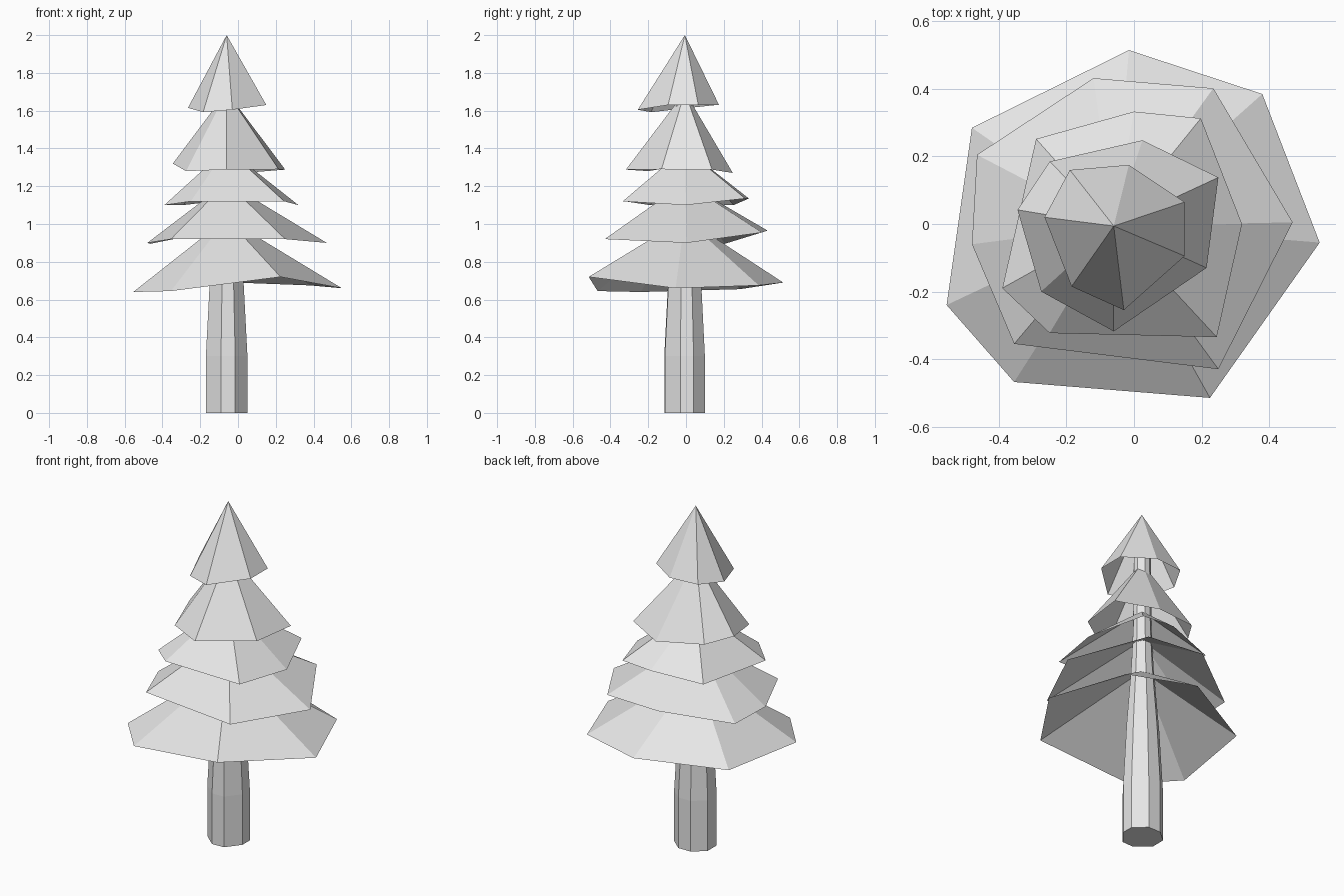
import bpy

grey = bpy.data.materials.new("pale_grey")
grey.diffuse_color = (0.8, 0.8, 0.8, 1)

CX, CY = -0.06, -0.006   # trunk axis


def add_mesh(name, verts, faces):
    mesh = bpy.data.meshes.new(name)
    mesh.from_pydata(verts, [], faces)
    mesh.materials.append(grey)
    obj = bpy.data.objects.new(name, mesh)
    bpy.context.collection.objects.link(obj)
    return obj


def branch_tier(name, rim, apex_z):
    """Open, uneven seven-sided cone hanging from the trunk axis."""
    n = len(rim)
    verts = rim + [(CX, CY, apex_z)]
    # rim runs clockwise seen from above, so wind faces outward
    add_mesh(name, verts, [((i + 1) % n, i, n) for i in range(n)])


# Trunk: one irregular outline, scaled up a tapering profile
outline = [(-0.09, -0.115), (-0.015, -0.112), (0.05, -0.03), (0.05, 0.04),
           (-0.02, 0.10), (-0.10, 0.10), (-0.17, 0.04), (-0.17, -0.045)]
profile = [(0, 1), (0.3, 1), (0.68, 0.82), (1.05, 0.56), (1.3, 0.46), (1.75, 0.42)]
n = len(outline)
verts = [(CX + (x - CX) * s, CY + (y - CY) * s, z)
         for z, s in profile for x, y in outline]
faces = [(r * n + i, r * n + (i + 1) % n, (r + 1) * n + (i + 1) % n, (r + 1) * n + i)
         for r in range(len(profile) - 1) for i in range(n)]
faces += [tuple(reversed(range(n))), tuple(range(len(verts) - n, len(verts)))]
add_mesh("trunk", verts, faces)

# Branch tiers, bottom to top
branch_tier("branches_bottom", [
    (-0.015, 0.515, 0.69), (0.38, 0.385, 0.675), (0.55, -0.055, 0.66),
    (0.225, -0.515, 0.72), (-0.355, -0.468, 0.645), (-0.555, -0.24, 0.64),
    (-0.48, 0.285, 0.655)], 1.03)
branch_tier("branches_low", [
    (-0.12, 0.432, 0.965), (0.235, 0.402, 0.955), (0.47, 0.005, 0.90),
    (0.25, -0.43, 0.92), (-0.355, -0.355, 0.92), (-0.48, -0.06, 0.90),
    (-0.465, 0.205, 0.895)], 1.22)
branch_tier("branches_middle", [
    (0.0, 0.333, 1.135), (0.198, 0.313, 1.135), (0.32, 0.0, 1.10),
    (0.245, -0.335, 1.12), (-0.25, -0.323, 1.12), (-0.39, -0.19, 1.10),
    (-0.29, 0.252, 1.10)], 1.40)
branch_tier("branches_high", [
    (0.025, 0.248, 1.27), (0.25, 0.138, 1.288), (0.215, -0.13, 1.29),
    (-0.06, -0.318, 1.288), (-0.275, -0.20, 1.28), (-0.345, 0.042, 1.32),
    (-0.25, 0.185, 1.30)], 1.70)
branch_tier("branches_top", [
    (-0.015, 0.175, 1.63), (0.15, 0.065, 1.63), (0.15, -0.095, 1.63),
    (-0.03, -0.255, 1.605), (-0.185, -0.185, 1.592), (-0.265, 0.02, 1.615),
    (-0.19, 0.16, 1.63)], 2.0)
